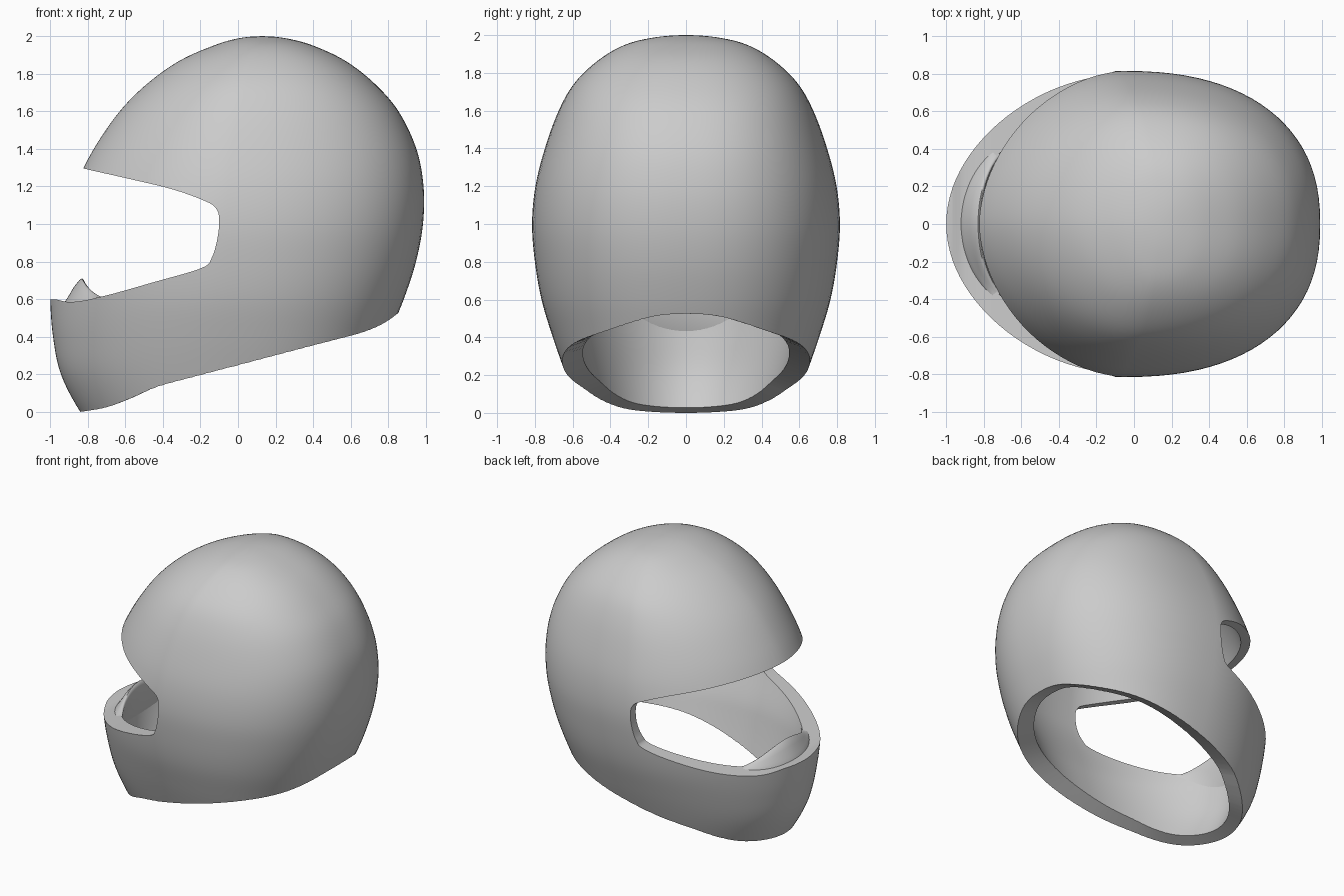
import bpy, bmesh, math

cube = bpy.data.objects.get("Cube")
if cube:
    bpy.data.objects.remove(cube, do_unlink=True)

grey = bpy.data.materials.new("shell_grey")
grey.use_nodes = True
colour = (0.6, 0.6, 0.6, 1)
grey.diffuse_color = colour
grey.node_tree.nodes["Principled BSDF"].inputs["Base Color"].default_value = colour

# Horizontal sections of the shell: height, front x, rear x, half width
SECTIONS = [
    (-0.15, -0.72, 0.60, 0.50), (0.0, -0.84, 0.65, 0.56), (0.2, -0.943, 0.72, 0.635),
    (0.4, -0.985, 0.80, 0.705), (0.6, -1.0, 0.883, 0.765), (0.8, -1.0, 0.948, 0.80),
    (1.0, -0.96, 0.985, 0.815), (1.2, -0.87, 0.988, 0.797), (1.4, -0.768, 0.95, 0.747),
    (1.6, -0.63, 0.855, 0.674), (1.75, -0.48, 0.725, 0.587), (1.87, -0.31, 0.57, 0.46),
    (1.95, -0.13, 0.40, 0.32), (1.988, 0.0, 0.26, 0.165), (2.0, 0.13, 0.13, 0.0)]
SEGMENTS = 96


def clamp(v):
    return min(1, max(0, v))


def spline(points, steps):
    """Catmull-Rom curve through points of any dimension."""
    out = []
    for i in range(1, len(points) - 2):
        for k in range(steps):
            t = k / steps
            out.append([0.5 * (2 * b + (c - a) * t + (2 * a - 5 * b + 4 * c - d) * t * t
                        + (3 * b - a - 3 * c + d) * t ** 3)
                        for a, b, c, d in zip(*points[i - 1:i + 3])])
    return out


def interpolate(table, key):
    """Linear lookup in rows sorted by their first column."""
    for a, b in zip(table, table[1:]):
        if key <= b[0]:
            break
    t = clamp((key - a[0]) / (b[0] - a[0]))
    return [p + (q - p) * t for p, q in zip(a, b)]


def plan_point(section, angle, scale=1.0, side=1.0):
    """Point on the egg-shaped plan outline; angle 0 faces the rear."""
    z, front, rear, width = section
    mid = -0.06 + 0.19 * max(0, (z - 1.0)) ** 2
    c, s = math.cos(angle), math.sin(angle)
    power = 2 / 2.35 if c > 0 else 2 / (1.95 - 0.13 * clamp((z - 0.8) / 0.4))
    reach = (rear - mid) if c > 0 else (mid - front)
    x = mid + scale * reach * math.copysign(abs(c) ** power, c)
    y = side * width * math.copysign(abs(s) ** power, s)
    return x, y, z


def add_object(name, bm):
    bmesh.ops.recalc_face_normals(bm, faces=bm.faces)
    mesh = bpy.data.meshes.new(name)
    bm.to_mesh(mesh)
    bm.free()
    mesh.materials.append(grey)
    obj = bpy.data.objects.new(name, mesh)
    bpy.context.collection.objects.link(obj)
    return obj


def bridge(bm, a, b):
    n = len(a)
    for i in range(n):
        j = (i + 1) % n
        bm.faces.new((a[i], a[j], b[j], b[i]))


def fan(bm, ring, centre):
    tip = bm.verts.new(centre)
    for i in range(len(ring)):
        bm.faces.new((ring[i - 1], ring[i], tip))


def dome(name, inner=False):
    """Closed solid lofted through the sections up to a pole."""
    z, f, r, w = SECTIONS[-2]
    curve = spline([SECTIONS[0]] + SECTIONS + [(z, r, f, -w)], 6)
    bm = bmesh.new()
    rings = []
    for sec in curve:
        z = sec[0]
        # the wall thickens towards the chin bar and neck
        low = clamp((0.95 - z) / 0.45)
        low = low * low * (3 - 2 * low)
        scale, side = (0.915 - 0.05 * low, 0.92 - 0.105 * low) if inner else (1, 1)
        drop = 0.07 * max(0, z - 1) + 0.05 * max(0, -z) if inner else 0
        ring = []
        for i in range(SEGMENTS):
            x, y, h = plan_point(sec, math.tau * i / SEGMENTS, scale, side)
            ring.append(bm.verts.new((x, y, h - drop)))
        rings.append(ring)
    for a, b in zip(rings, rings[1:]):
        bridge(bm, a, b)
    fan(bm, rings[-1], (SECTIONS[-1][1], 0, 1.93 if inner else 2.0))
    bm.faces.new(rings[0])
    return add_object(name, bm)


def side_cutter(name, profile):
    """Side profile (x, z) pushed through the full width."""
    bm = bmesh.new()
    a, b = ([bm.verts.new((x, y, z)) for x, z in profile] for y in (-1.2, 1.2))
    bridge(bm, a, b)
    bm.faces.new(a)
    bm.faces.new(b)
    return add_object(name, bm)


def neck_cutter(name, rim):
    """Solid whose top follows the rim line and rises towards the inside."""
    bm = bmesh.new()
    rings = [[], [], []]
    for i in range(SEGMENTS):
        angle = math.tau * i / SEGMENTS
        z = 0.3
        for _ in range(12):
            x = plan_point(interpolate(SECTIONS, z), angle)[0]
            z = 0.5 * (z + interpolate(rim, x)[1])
        sec = interpolate(SECTIONS, z)
        for ring, s, h in zip(rings, (0.7, 1.3, 1.3), (z + 0.07, z - 0.07, -0.7)):
            x, y, _ = plan_point(sec, angle, s, s)
            ring.append(bm.verts.new((x, y, h)))
    bridge(bm, rings[0], rings[1])
    bridge(bm, rings[1], rings[2])
    fan(bm, rings[0], (0, 0, 0.33))
    fan(bm, rings[2], (0, 0, -0.7))
    return add_object(name, bm)


def subtract(target, cutter):
    mod = target.modifiers.new("cut", 'BOOLEAN')
    mod.operation = 'DIFFERENCE'
    mod.solver = 'EXACT'
    mod.object = cutter
    bpy.context.view_layer.objects.active = target
    bpy.ops.object.modifier_apply(modifier=mod.name)
    bpy.data.objects.remove(cutter, do_unlink=True)


def shade(obj, degrees):
    bpy.ops.object.select_all(action='DESELECT')
    obj.select_set(True)
    bpy.context.view_layer.objects.active = obj
    bpy.ops.object.shade_smooth_by_angle(angle=math.radians(degrees))


# Hollow shell
shell = dome("helmet_shell")
subtract(shell, dome("cavity_cutter", inner=True))

# Eye opening
port = [(-1.3, 1.41), (-0.82, 1.295), (-0.6, 1.245), (-0.35, 1.185), (-0.17, 1.12),
        (-0.115, 1.08), (-0.1, 1.02), (-0.11, 0.92), (-0.14, 0.82), (-0.195, 0.765),
        (-0.45, 0.69), (-0.7, 0.62), (-0.88, 0.585), (-1.0, 0.605), (-1.3, 0.66)]
subtract(shell, side_cutter("eye_port_cutter",
                            spline(port, 5) + [(-1.3, 0.6), (-1.3, 1.4)]))

# Sloping neck rim
rim = [(-1.0, -0.02), (-0.84, 0.0), (-0.7, 0.025), (-0.56, 0.078), (-0.43, 0.135),
       (-0.2, 0.197), (0.0, 0.25), (0.4, 0.355), (0.65, 0.42), (0.77, 0.47),
       (0.85, 0.525), (0.9, 0.56), (1.0, 0.64)]
subtract(shell, neck_cutter("neck_cutter", spline(rim, 4)))
shade(shell, 35)

# Raised breath guard inside the chin bar
bm = bmesh.new()
base = SECTIONS[4]
strips = []
for i in range(41):
    a = i / 20 - 1
    f = abs(math.cos(a * math.pi / 2)) ** 1.4
    angle = math.pi + a * math.radians(42)
    b = 0.585 + 0.14 * max(0, plan_point(base, angle, 0.9)[0] + 0.9)
    h = 0.14 * f - 0.015
    outline = [(0.935, -0.05), (0.925, -0.01), (0.91 - 0.01 * f, 0.2 * h),
               (0.9 - 0.035 * f, 0.65 * h), (0.89 - 0.055 * f, 0.93 * h),
               (0.885 - 0.065 * f, h), (0.88 - 0.07 * f, 0.93 * h),
               (0.875 - 0.07 * f, 0.7 * h), (0.875 - 0.06 * f, 0.2 * h - 0.02),
               (0.875 - 0.04 * f, -0.08), (0.88 - 0.02 * f, -0.17), (0.92, -0.28)]
    strips.append([bm.verts.new((*plan_point(base, angle, s, s - 0.04)[:2], b + z))
                   for s, z in outline])
for a, b in zip(strips, strips[1:]):
    bridge(bm, a, b)
bm.faces.new(strips[0])
bm.faces.new(strips[-1])
shade(add_object("breath_guard", bm), 60)
